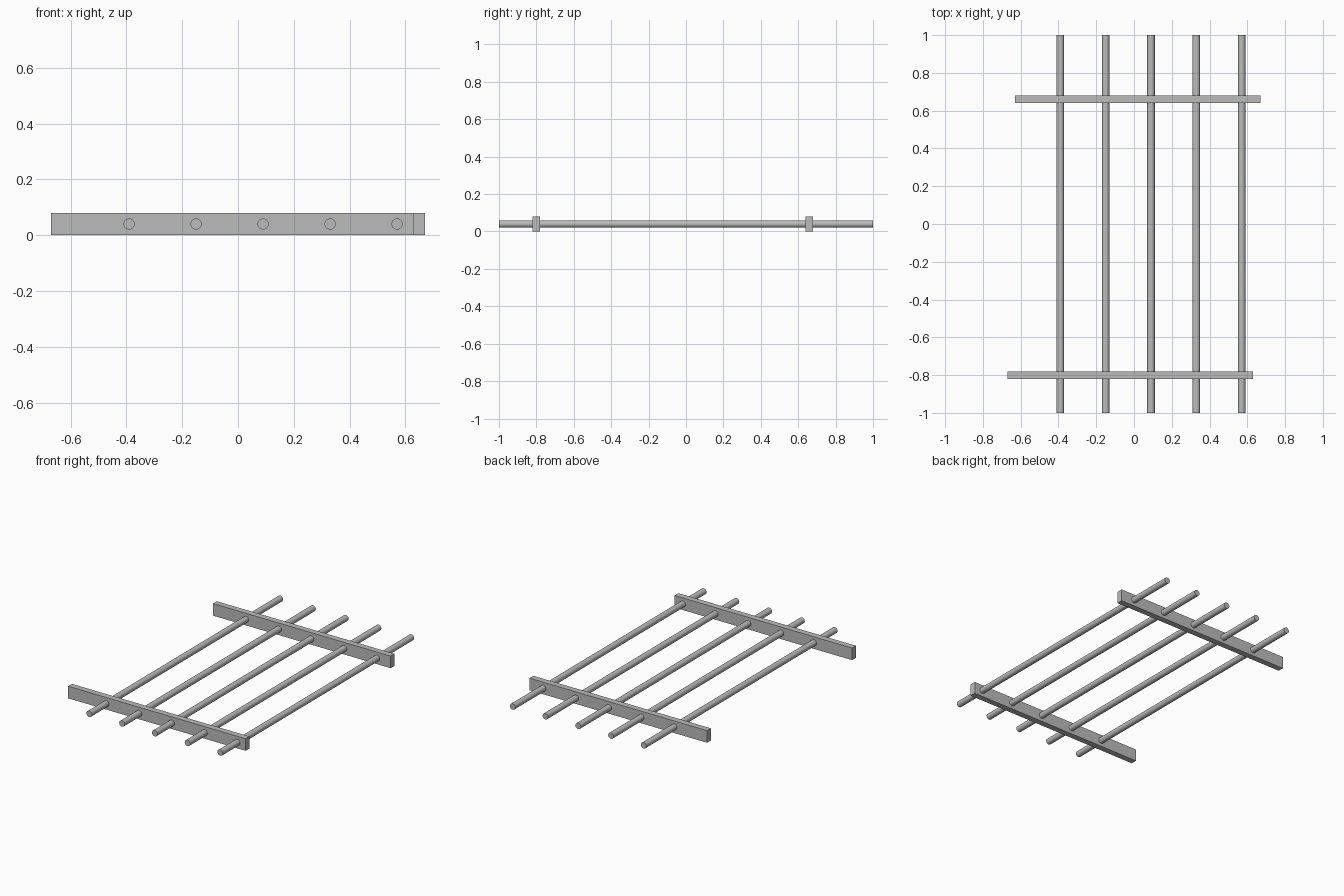
import bpy
import math

cube = bpy.data.objects.get("Cube")
if cube:
    bpy.data.objects.remove(cube, do_unlink=True)

# Single grey material
GREY = (0.5, 0.5, 0.5, 1.0)
grey = bpy.data.materials.new("grey")
grey.use_nodes = True
grey.diffuse_color = GREY
grey.node_tree.nodes["Principled BSDF"].inputs["Base Color"].default_value = GREY

BAR_LENGTH, BAR_DEPTH, BAR_HEIGHT = 1.3, 0.04, 0.08
ROD_RADIUS, ROD_LENGTH = 0.02, 2.0
ROD_COUNT, ROD_SPACING, ROD_START = 5, 0.24, -0.39
MID_Z = BAR_HEIGHT / 2


def add_bar(name, x, y):
    bpy.ops.mesh.primitive_cube_add(size=1, location=(x, y, MID_Z))
    bar = bpy.context.object
    bar.name = name
    bar.scale = (BAR_LENGTH, BAR_DEPTH, BAR_HEIGHT)
    bpy.ops.object.transform_apply(location=False, rotation=False, scale=True)
    bar.data.materials.append(grey)


def add_rod(name, x):
    bpy.ops.mesh.primitive_cylinder_add(
        vertices=32, radius=ROD_RADIUS, depth=ROD_LENGTH,
        location=(x, 0, MID_Z), rotation=(math.pi / 2, 0, 0))
    rod = bpy.context.object
    rod.name = name
    rod.data.materials.append(grey)
    bpy.ops.object.shade_smooth_by_angle(angle=math.radians(30))


# Cross bars, offset sideways from each other
add_bar("front_cross_bar", -0.02, -0.8)
add_bar("back_cross_bar", 0.02, 0.66)

# Parallel rods running front to back through the bars
for i in range(ROD_COUNT):
    add_rod(f"rod_{i + 1}", ROD_START + i * ROD_SPACING)
